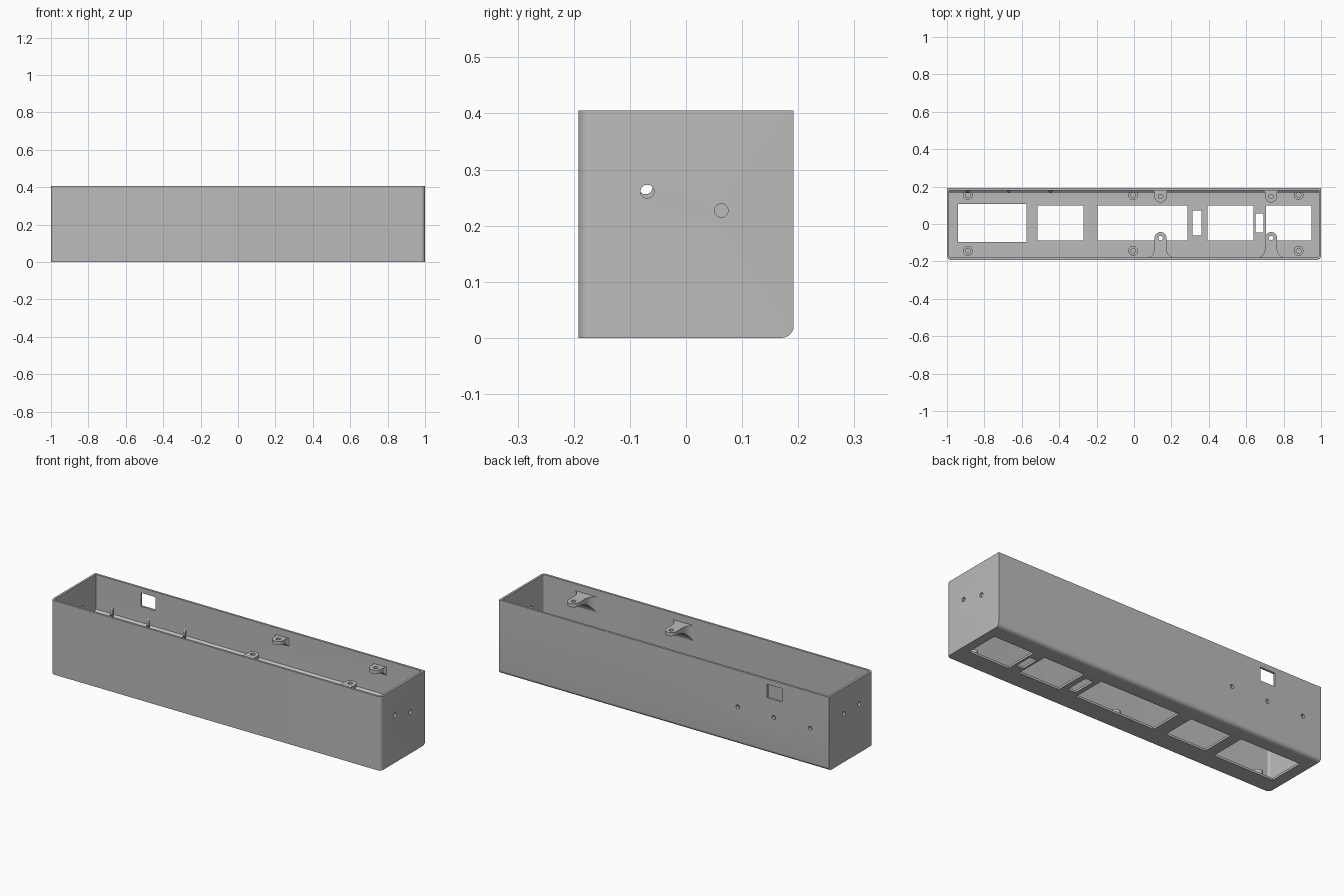
import bpy, bmesh, math
from mathutils import Vector

if "Cube" in bpy.data.objects:
    bpy.data.objects.remove(bpy.data.objects["Cube"])

grey = bpy.data.materials.new("warm_grey_plastic")
grey.diffuse_color = (0.5, 0.5, 0.5, 1)
grey.use_nodes = True
grey.node_tree.nodes["Principled BSDF"].inputs["Base Color"].default_value = grey.diffuse_color

W, D, H, T = 1.0, 0.192, 0.405, 0.012   # half width, half depth, height, wall


def finish(bm, name):
    bmesh.ops.recalc_face_normals(bm, faces=bm.faces)
    me = bpy.data.meshes.new(name)
    bm.to_mesh(me)
    bm.free()
    ob = bpy.data.objects.new(name, me)
    me.materials.append(grey)
    bpy.context.collection.objects.link(ob)
    return ob


def box(name, x0, x1, y0, y1, z0, z1, radius=0):
    """Box; radius rounds the front upright edges and the rear bottom edge."""
    bm = bmesh.new()
    bmesh.ops.create_cube(bm, size=1)
    for v in bm.verts:
        v.co = Vector((x1 if v.co.x > 0 else x0, y1 if v.co.y > 0 else y0,
                       z1 if v.co.z > 0 else z0))
    if radius:
        edges = []
        for e in bm.edges:
            a, b = e.verts[0].co, e.verts[1].co
            front = a.y == b.y == e.verts[0].co.y and a.y < 0 and abs(a.z - b.z) > 0.1
            rear = abs(a.x - b.x) > 0.1 and a.y > 0 and a.z < H / 2
            if front or rear:
                edges.append(e)
        bmesh.ops.bevel(bm, geom=edges, offset=radius, segments=8, profile=0.5,
                        affect='EDGES')
    return finish(bm, name)


def prism(name, pts, direction):
    """Extrude a closed polygon of 3D points."""
    bm = bmesh.new()
    f = bm.faces.new([bm.verts.new(p) for p in pts])
    ext = bmesh.ops.extrude_face_region(bm, geom=[f])
    bmesh.ops.translate(bm, vec=Vector(direction),
                        verts=[g for g in ext['geom'] if isinstance(g, bmesh.types.BMVert)])
    return finish(bm, name)


def rod(name, centre, r, length, axis='Z', n=32):
    """Cylinder centred on a point along the named axis."""
    pts = [(r * math.cos(2 * math.pi * i / n), r * math.sin(2 * math.pi * i / n)) for i in range(n)]
    c, h = Vector(centre), length / 2
    place = {'X': lambda a, b: (-h, a, b), 'Y': lambda a, b: (a, -h, b),
             'Z': lambda a, b: (a, b, -h)}[axis]
    d = {'X': (length, 0, 0), 'Y': (0, length, 0), 'Z': (0, 0, length)}[axis]
    return prism(name, [c + Vector(place(a, b)) for a, b in pts], d)


def boolean(ob, tool, op='DIFFERENCE'):
    m = ob.modifiers.new("cut", 'BOOLEAN')
    m.object, m.operation, m.solver = tool, op, 'EXACT'
    bpy.context.view_layer.objects.active = ob
    bpy.ops.object.modifier_apply(modifier=m.name)
    bpy.data.objects.remove(tool)


# Open-topped shell
shell = box("shell", -W, W, -D, D, 0, H, 0.022)
boolean(shell, box("cavity", -W + T, W - T, -D + T, D - T, T, H + 0.1, 0.012))

# Floor openings
for x0, x1, y0, y1 in [(-0.94, -0.575, -0.096, 0.107), (-0.515, -0.27, -0.088, 0.1),
                       (-0.195, 0.287, -0.088, 0.1), (0.313, 0.361, -0.061, 0.072),
                       (0.393, 0.639, -0.088, 0.1), (0.65, 0.693, -0.045, 0.056),
                       (0.706, 0.95, -0.088, 0.1)]:
    boolean(shell, box("opening", x0, x1, y0, y1, -0.05, 0.05))

# Rear window and end-wall holes
boolean(shell, box("window", -0.715, -0.625, 0.1, 0.3, 0.303, 0.377))
for x, y, z in [(W, -0.069, 0.261), (W, 0.063, 0.227), (-W, -0.072, 0.268), (-W, 0.063, 0.265)]:
    boolean(shell, rod("end_hole", (x, y, z), 0.012, 0.1, 'X'))

# Ridge along the rear wall, with holes through wall and ridge
YI = D - T + 0.003
ridge = prism("rear_ridge", [(-W + T, YI, 0.165), (-W + T, 0.169, 0.18), (-W + T, 0.169, 0.206),
                             (-W + T, YI, 0.217)], (2 * (W - T), 0, 0))
hole_xs = (-0.887, -0.667, -0.447)
for x in hole_xs:
    for ob in (shell, ridge):
        boolean(ob, rod("rear_hole", (x, D, 0.205), 0.011, 0.2, 'Y'))

# Pointed gussets above the ridge
for x in hole_xs:
    prism("ridge_gusset", [(x - 0.005, YI, 0.2), (x - 0.005, 0.167, 0.216),
                           (x - 0.005, 0.172, 0.23), (x - 0.005, YI, 0.258)], (0.01, 0, 0))

# Floor screw posts
for x in (-0.888, -0.005, 0.88):
    for y in (-0.144, 0.155):
        post = rod("screw_post", (x, y, 0.03), 0.026, 0.04)
        boolean(post, rod("post_hole", (x, y, 0.05), 0.013, 0.06))


def tab(name, x, side, reach, flare, run, drop):
    """Mounting tab: flared outline crossed with a curved-underside profile."""
    wall, hw, top = D - T + 0.004, 0.032, 0.367

    def y(d):
        return side * (wall - d)
    half = [(hw + flare * (1 - math.sin(a)), run * (1 - math.cos(a)))
            for a in [i * math.pi / 16 for i in range(9)]]       # concave flare
    half += [(hw * math.cos(a), reach - hw + hw * math.sin(a))
             for a in [i * math.pi / 16 for i in range(9)]]      # rounded tip
    pts = half + [(-a, d) for a, d in reversed(half[:-1])]
    body = prism(name, [(x + a, y(d), top - drop - 0.05) for a, d in pts], (0, 0, drop + 0.05))
    # concave sweep from wall to plate underside
    under = top - 0.02
    prof = [(-0.01, top + 0.01), (reach + 0.01, top + 0.01), (reach + 0.01, under)]
    sweep = reach * 0.75
    prof += [(sweep * (1 - math.sin(a)), under - (drop - 0.02) * (1 - math.cos(a)))
             for a in [i * math.pi / 20 for i in range(11)]]
    prof += [(-0.01, top - drop)]
    boolean(body, prism("profile", [(x - 0.2, y(d), z) for d, z in prof], (0.4, 0, 0)), 'INTERSECT')
    boolean(body, rod("tab_hole", (x, y(reach - hw), top), 0.012, 0.3))
    return body


# Front and rear mounting tabs
for x in (0.142, 0.733):
    tab("front_tab", x, -1, 0.141, 0.053, 0.055, 0.11)
    tab("rear_tab", x, 1, 0.069, 0.024, 0.022, 0.06)

# Smooth the rounded parts, keep edges crisp
for ob in bpy.context.collection.objects:
    bpy.ops.object.select_all(action='DESELECT')
    ob.select_set(True)
    bpy.context.view_layer.objects.active = ob
    bpy.ops.object.shade_smooth_by_angle(angle=math.radians(30))
